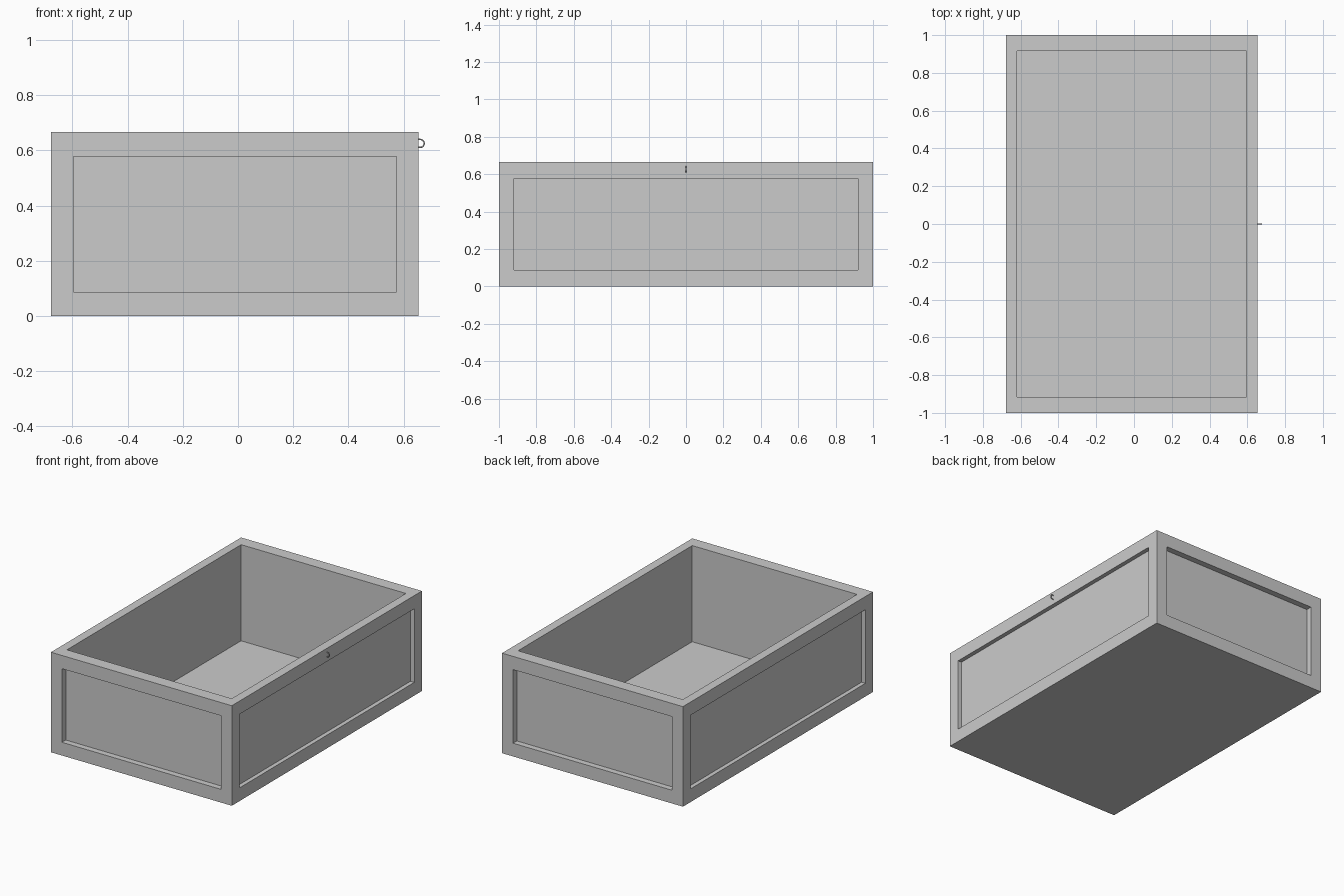
import bpy, bmesh, math
from mathutils import Vector

if "Cube" in bpy.data.objects:
    bpy.data.objects.remove(bpy.data.objects["Cube"])

W, D, H = 1.332, 2.0, 0.666      # outer size
CX = -0.0115                     # box sits slightly left, the hook sticks out right


def finish(bm, name):
    mesh = bpy.data.meshes.new(name)
    bm.to_mesh(mesh)
    bm.free()
    obj = bpy.data.objects.new(name, mesh)
    bpy.context.collection.objects.link(obj)
    return obj


def recess(bm, face, size, depth):
    """Inset a face to the given size (x, y, z; ignored along the normal) and sink it."""
    n = face.normal.copy()
    c = face.calc_center_median()
    bmesh.ops.inset_individual(bm, faces=[face], thickness=0.05)
    ring = list(face.verts)
    for v in ring:
        for i in range(3):
            if abs(n[i]) < 0.5:
                v.co[i] = c[i] + math.copysign(size[i] / 2, v.co[i] - c[i])
    # second inset with zero width gives the walls of the recess
    bmesh.ops.inset_individual(bm, faces=[face], thickness=0.0)
    for v in face.verts:
        v.co -= n * depth


# Open crate: one box with a sunken top and a shallow panel in every side
bm = bmesh.new()
bmesh.ops.create_cube(bm, size=1)
for v in bm.verts:
    v.co = Vector((v.co.x * W + CX, v.co.y * D, (v.co.z + 0.5) * H))
bm.normal_update()
for f in list(bm.faces):
    n = f.normal.copy()
    if n.z > 0.5:
        recess(bm, f, (1.214, 1.832, 0), H - 0.026)
    elif abs(n.x) > 0.5:
        recess(bm, f, (0, 1.84, 0.49), 0.028)
    elif abs(n.y) > 0.5:
        recess(bm, f, (1.17, 0, 0.49), 0.04)
bmesh.ops.recalc_face_normals(bm, faces=bm.faces)
finish(bm, "crate")

# Small hook on the right side, just above the panel
path = [(0.650, 0.640), (0.660, 0.640)]
path += [(0.660 + 0.0145 * math.sin(a), 0.6255 + 0.0145 * math.cos(a))
         for a in (math.pi * i / 8 for i in range(1, 9))]
path.append((0.653, 0.611))
curve = bpy.data.curves.new("hook", 'CURVE')
curve.dimensions = '3D'
curve.bevel_depth = 0.003
curve.bevel_resolution = 1
curve.use_fill_caps = True
spline = curve.splines.new('POLY')
spline.points.add(len(path) - 1)
for p, (x, z) in zip(spline.points, path):
    p.co = (x, 0, z, 1)
bpy.context.collection.objects.link(bpy.data.objects.new("hook", curve))
